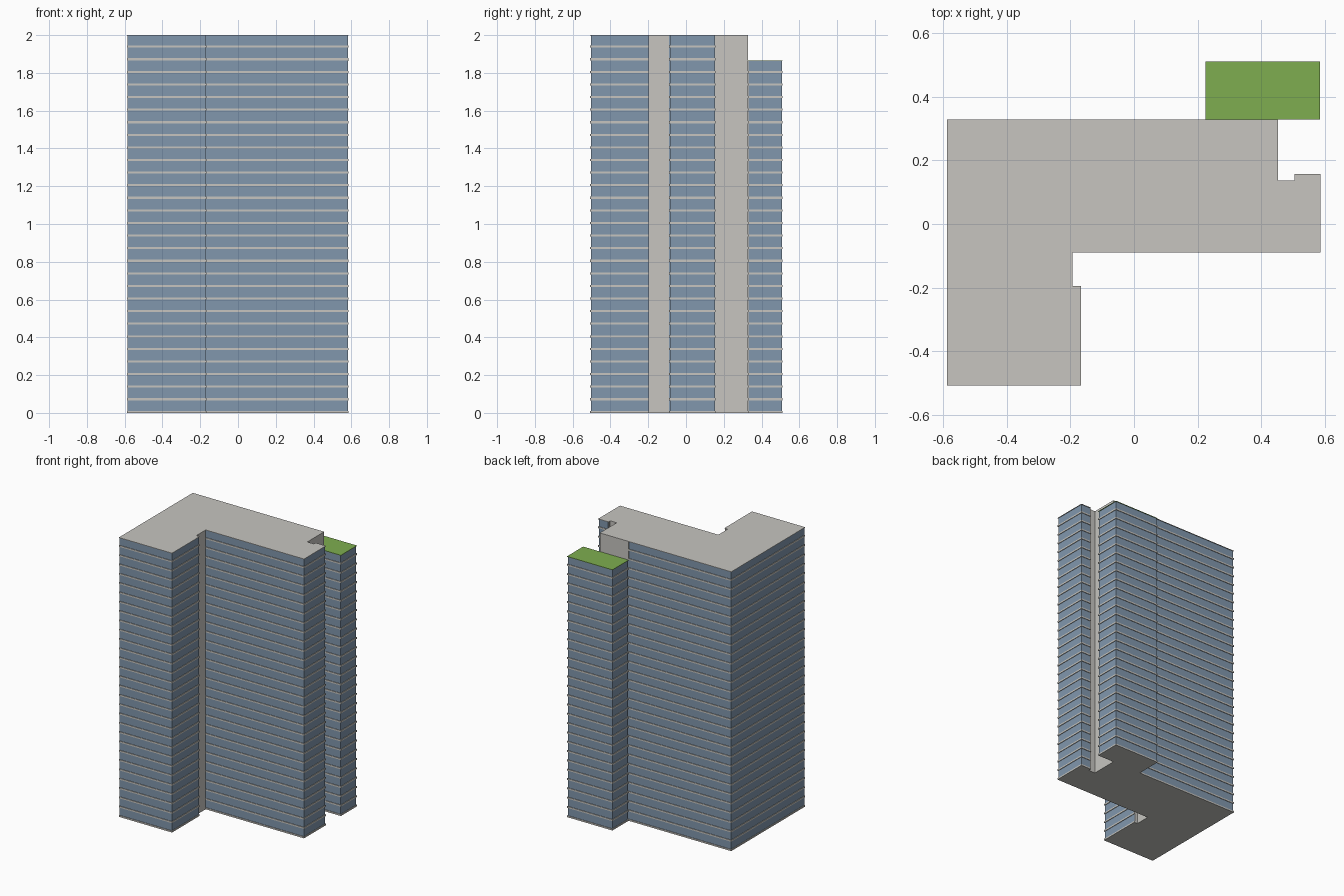
import bpy, bmesh

if "Cube" in bpy.data.objects:
    bpy.data.objects.remove(bpy.data.objects["Cube"])

FLOOR = 2.0 / 30      # storey height
SLAB = 0.011          # slab edge thickness
INSET = 0.004         # glass set back behind slab edges
ROOF = 0.003


def material(name, rgb):
    m = bpy.data.materials.new(name)
    m.diffuse_color = (*rgb, 1)
    m.use_nodes = True
    m.node_tree.nodes["Principled BSDF"].inputs["Base Color"].default_value = m.diffuse_color
    return m


concrete = material("pale concrete", (0.57, 0.56, 0.53))
glass = material("blue glass", (0.22, 0.31, 0.42))
grass = material("roof grass", (0.21, 0.42, 0.08))


def inset(outline, d):
    """Move every edge of a counter-clockwise right-angled outline inward."""
    pts = []
    n = len(outline)
    for i, (x, y) in enumerate(outline):
        for a, b in ((outline[i - 1], (x, y)), ((x, y), outline[(i + 1) % n])):
            if abs(b[0] - a[0]) > abs(b[1] - a[1]):
                ny = d if b[0] > a[0] else -d
            else:
                nx = -d if b[1] > a[1] else d
        pts.append((x + nx, y + ny))
    return pts


def prism(name, outline, z0, z1, mat):
    bm = bmesh.new()
    base = bm.faces.new([bm.verts.new((x, y, z0)) for x, y in outline])
    top = bmesh.ops.extrude_face_region(bm, geom=[base])["geom"]
    bmesh.ops.translate(bm, vec=(0, 0, z1 - z0),
                        verts=[v for v in top if isinstance(v, bmesh.types.BMVert)])
    bmesh.ops.recalc_face_normals(bm, faces=bm.faces)
    mesh = bpy.data.meshes.new(name)
    bm.to_mesh(mesh)
    bm.free()
    mesh.materials.append(mat)
    ob = bpy.data.objects.new(name, mesh)
    bpy.context.collection.objects.link(ob)
    return ob


def rect(x0, x1, y0, y1):
    return [(x0, y0), (x1, y0), (x1, y1), (x0, y1)]


def block(name, outline, floors, roof_mat):
    """Glass body, repeated floor slabs and a thin roof."""
    h = floors * FLOOR
    prism(name + "_glass", inset(outline, INSET), 0.002, h - ROOF, glass)
    slabs = prism(name + "_floor_slabs", outline, 0, SLAB, concrete)
    arr = slabs.modifiers.new("storeys", 'ARRAY')
    arr.count = floors
    arr.use_relative_offset = False
    arr.use_constant_offset = True
    arr.constant_offset_displace = (0, 0, FLOOR)
    prism(name + "_roof", outline, h - ROOF, h, roof_mat)


# L-shaped main tower with recesses at the inner and rear corners
main = [(-0.588, -0.508), (-0.167, -0.508), (-0.167, -0.195), (-0.193, -0.195),
        (-0.193, -0.09), (0.586, -0.09), (0.586, 0.157), (0.505, 0.157),
        (0.505, 0.137), (0.453, 0.137), (0.453, 0.328), (-0.588, 0.328)]
block("main_tower", main, 30, concrete)

# Lower rear tower with planted roof
block("rear_tower", rect(0.225, 0.585, 0.328, 0.511), 28, grass)

# Solid walls lining the recesses and the terrace
TOP = 2 - ROOF
walls = {
    "front_recess_wall": (-0.23, -0.193, -0.205, -0.09, 0),
    "front_recess_return": (-0.23, -0.172, -0.205, -0.195, 0),
    "rear_recess_wall": (0.42, 0.453, 0.127, 0.328, 0),
    "rear_recess_end": (0.42, 0.515, 0.127, 0.137, 0),
    "rear_recess_return": (0.505, 0.515, 0.127, 0.152, 0),
    "terrace_wall": (0.225, 0.453, 0.29, 0.328, 28 * FLOOR),
}
for name, (x0, x1, y0, y1, z0) in walls.items():
    prism(name, rect(x0, x1, y0, y1), z0, TOP, concrete)
